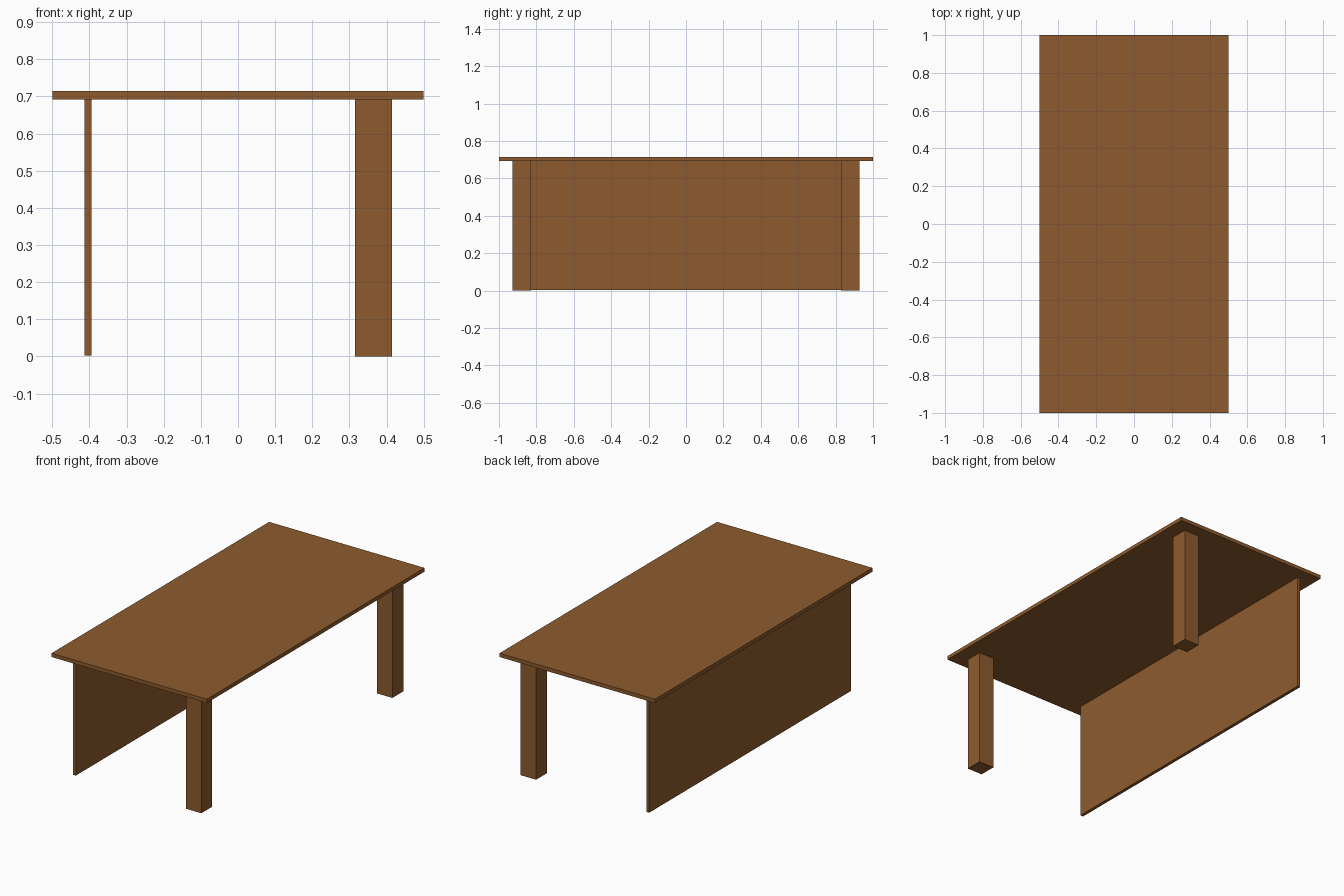
import bpy

if "Cube" in bpy.data.objects:
    bpy.data.objects.remove(bpy.data.objects["Cube"])

wood = bpy.data.materials.new("wood")
wood.diffuse_color = (0.27, 0.105, 0.027, 1)
wood.use_nodes = True
wood.node_tree.nodes["Principled BSDF"].inputs["Base Color"].default_value = wood.diffuse_color


def box(name, lo, hi):
    """Axis-aligned box between two corners."""
    centre = [(a + b) / 2 for a, b in zip(lo, hi)]
    bpy.ops.mesh.primitive_cube_add(size=1, location=centre)
    ob = bpy.context.object
    ob.name = name
    ob.scale = [b - a for a, b in zip(lo, hi)]
    bpy.ops.object.transform_apply(location=False, rotation=False, scale=True)
    ob.data.materials.append(wood)
    return ob


TOP, UNDER = 0.714, 0.692

# Table top
box("table_top", (-0.5, -1, UNDER), (0.5, 1, TOP))

# Full-length side panel, a hair above the floor
box("side_panel", (-0.413, -0.928, 0.003), (-0.394, 0.928, UNDER))

# Two square legs on the open side
for name, y in (("front_leg", -0.878), ("back_leg", 0.878)):
    box(name, (0.315, y - 0.05, 0), (0.414, y + 0.05, UNDER))
